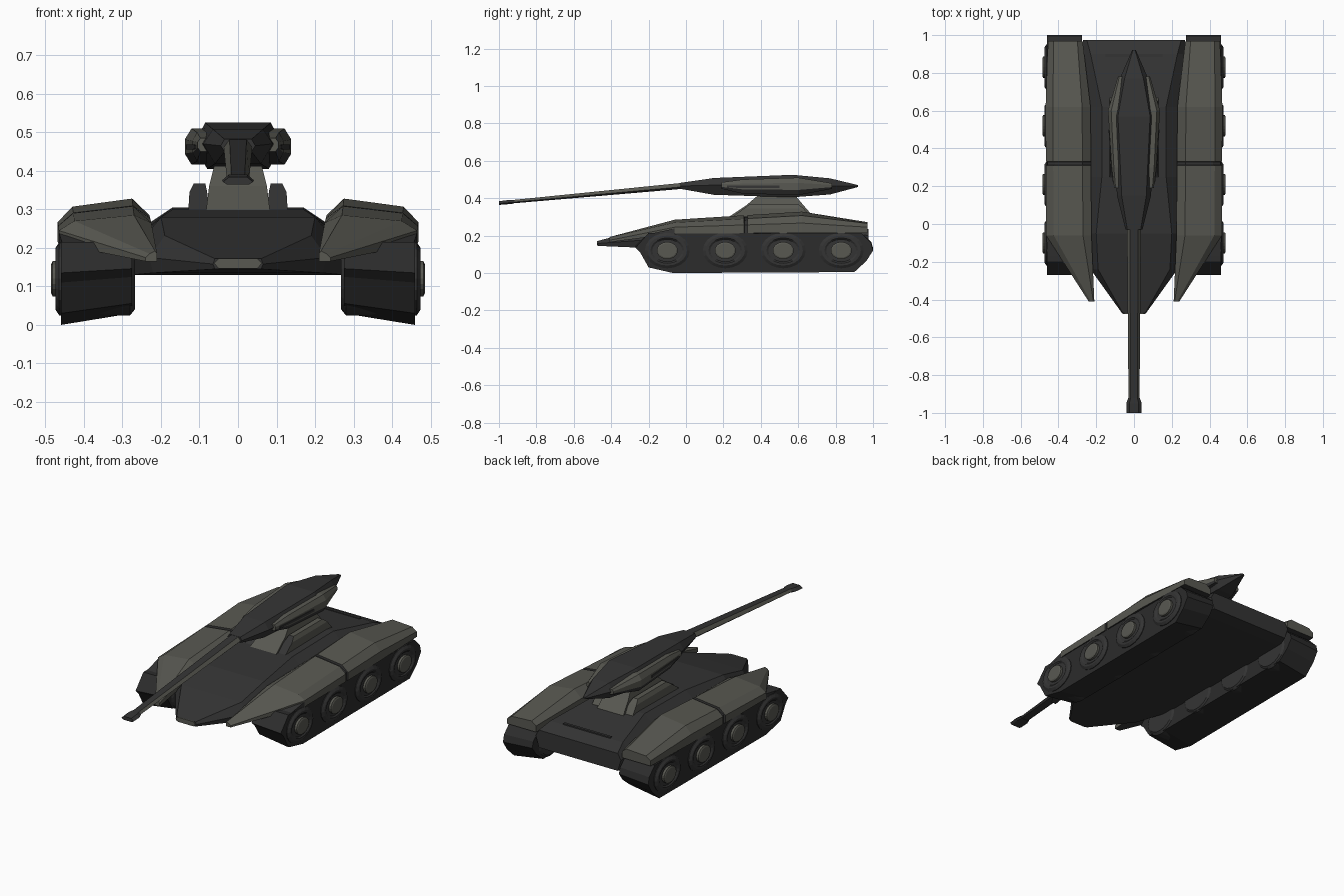
import bpy, bmesh, math

cube = bpy.data.objects.get("Cube")
if cube:
    bpy.data.objects.remove(cube, do_unlink=True)


def material(name, colour):
    mat = bpy.data.materials.new(name)
    mat.use_nodes = True
    mat.diffuse_color = (*colour, 1)
    shader = next(n for n in mat.node_tree.nodes if n.type == "BSDF_PRINCIPLED")
    shader.inputs["Base Color"].default_value = (*colour, 1)
    shader.inputs["Roughness"].default_value = 0.8
    return mat


olive = material("olive_armour", (0.098, 0.098, 0.083))
dark = material("dark_armour", (0.034, 0.034, 0.034))
tread = material("tread_rubber", (0.025, 0.025, 0.025))


def loft(name, sections, mats, rule=None):
    """Skin a row of matching closed sections; rule picks a slot per face."""
    bm = bmesh.new()
    rings = [[bm.verts.new(p) for p in section] for section in sections]
    for a, b in zip(rings, rings[1:]):
        for i in range(len(a)):
            j = (i + 1) % len(a)
            bm.faces.new((a[i], a[j], b[j], b[i]))
    bm.faces.new(rings[0])
    bm.faces.new(rings[-1])
    bmesh.ops.recalc_face_normals(bm, faces=bm.faces)
    bm.normal_update()
    if rule:
        for face in bm.faces:
            face.material_index = int(rule(face))
    mesh = bpy.data.meshes.new(name)
    bm.to_mesh(mesh)
    bm.free()
    for mat in mats:
        mesh.materials.append(mat)
    obj = bpy.data.objects.new(name, mesh)
    bpy.context.scene.collection.objects.link(obj)
    return obj


def symmetric(y, *half):
    """Section across the centre line from its +x half, listed top to bottom."""
    pairs = list(zip(half[::2], half[1::2]))
    return [(x, y, z) for x, z in pairs] + [(-x, y, z) for x, z in reversed(pairs)]


def rectangle(y, x1, x2, z1, z2):
    return [(x1, y, z1), (x2, y, z1), (x2, y, z2), (x1, y, z2)]


def pair(name, sections, mats, rule=None):
    """Build the same part on the left (+x) and the right (-x)."""
    for side, sign in (("left", 1), ("right", -1)):
        flipped = [[(sign * x, y, z) for x, y, z in s] for s in sections]
        loft(f"{side}_{name}", flipped, mats, rule)


# Central hull with a pointed nose and sloping deck
loft("hull", [
    symmetric(-0.47, 0.06, 0.172, 0.065, 0.158, 0.06, 0.145),
    symmetric(-0.24, 0.19, 0.232, 0.23, 0.175, 0.22, 0.135),
    symmetric(-0.05, 0.2, 0.28, 0.275, 0.19, 0.275, 0.13),
    symmetric(0.25, 0.17, 0.3, 0.275, 0.22, 0.275, 0.13),
    symmetric(0.62, 0.17, 0.305, 0.275, 0.22, 0.275, 0.13),
    symmetric(0.9, 0.23, 0.265, 0.275, 0.21, 0.275, 0.13),
    symmetric(0.975, 0.25, 0.235, 0.27, 0.2, 0.25, 0.135),
], [dark])
loft("nose_plate", [symmetric(y, 0.05, 0.172, 0.062, 0.16, 0.05, 0.146)
                    for y in (-0.476, -0.469)], [olive])
loft("rear_deck_strip", [rectangle(y, -0.15, 0.15, 0.25, 0.272)
                         for y in (0.885, 0.9)], [dark])

# Fenders: y, inner x, ridge x, shoulder x, outer x, then their z and the base z
FENDER = [
    (-0.41, 0.21, 0.215, 0.23, 0.24, 0.185, 0.192, 0.185, 0.175, 0.165),
    (-0.06, 0.225, 0.27, 0.425, 0.465, 0.265, 0.285, 0.27, 0.245, 0.21),
    (0.62, 0.23, 0.275, 0.43, 0.468, 0.285, 0.328, 0.307, 0.267, 0.215),
    (0.97, 0.272, 0.3, 0.425, 0.455, 0.25, 0.272, 0.265, 0.245, 0.215),
]


def fender_section(y, inset=0.0):
    for a, b in zip(FENDER, FENDER[1:]):
        if a[0] <= y <= b[0]:
            t = (y - a[0]) / (b[0] - a[0])
            _, xi, xr, xs, xo, zi, zr, zs, zo, base = [
                p + (q - p) * t for p, q in zip(a, b)]
            return [(xi, y, base), (xi, y, zi - inset), (xr, y, zr - inset),
                    (xs - inset, y, zs - inset), (xo - inset, y, zo),
                    (xo - inset, y, base)]


groove = [(0.31, 0), (0.312, 0.01), (0.328, 0.01), (0.33, 0)]
stations = [(-0.41, 0), (-0.06, 0)] + groove + [(0.62, 0), (0.97, 0)]
pair("fender", [fender_section(y, inset) for y, inset in stations], [olive, dark],
     lambda f: 0.305 < f.calc_center_median().y < 0.335 or f.normal.z < -0.8)
pair("mudguard", [rectangle(-0.2, 0.36, 0.455, 0.2, 0.208),
                  rectangle(-0.05, 0.36, 0.465, 0.2, 0.24)], [dark])

# Tracks: side outline, with the underside lower on the outside
OUTLINE = [(-0.27, 0.135), (-0.245, 0.11), (-0.2, 0.03), (-0.07, 0.0), (0.9, 0.005),
           (0.965, 0.065), (1.0, 0.12), (0.99, 0.16), (0.94, 0.21), (-0.2, 0.215)]
pair("track", [[(x, y, z + lift * (0.215 - z)) for y, z in OUTLINE]
               for x, lift in ((0.275, 0.14), (0.46, 0))], [tread])


def ellipse(x, y, ry, rz, sides=20):
    turns = [math.tau * i / sides for i in range(sides)]
    return [(x, y + ry * math.cos(a), 0.12 + rz * math.sin(a)) for a in turns]


# Road wheels and hubs, four on each side
for number in range(4):
    y = -0.1 + 0.31 * number
    pair(f"wheel_{number + 1}", [
        ellipse(0.268, y, 0.1, 0.08), ellipse(0.28, y, 0.12, 0.095),
        ellipse(0.464, y, 0.12, 0.095), ellipse(0.474, y, 0.105, 0.08),
        ellipse(0.474, y, 0.09, 0.068), ellipse(0.468, y, 0.08, 0.06)], [dark])
    pair(f"hub_{number + 1}", [
        ellipse(0.46, y, 0.056, 0.046), ellipse(0.481, y, 0.056, 0.046),
        ellipse(0.485, y, 0.048, 0.038)], [olive])

# Turret pedestal and its side brackets
loft("pedestal", [
    [(-w, front, z), (w, front, z), (w, back, z), (-w, back, z)]
    for z, w, front, back in ((0.28, 0.085, 0.2, 0.7), (0.36, 0.075, 0.32, 0.63),
                              (0.42, 0.06, 0.39, 0.58))], [olive])
pair("bracket", [
    [(inner, front, z), (outer, front, z), (outer, back, z), (inner, back, z)]
    for z, inner, outer, front, back in ((0.28, 0.075, 0.13, 0.22, 0.68),
                                         (0.345, 0.08, 0.126, 0.31, 0.63),
                                         (0.367, 0.085, 0.115, 0.34, 0.6))],
     [olive, dark], lambda f: f.normal.y < -0.3)

# Long faceted turret
loft("turret", [
    symmetric(-0.03, 0.035, 0.482, 0.045, 0.465, 0.035, 0.45),
    symmetric(0.15, 0.065, 0.508, 0.09, 0.47, 0.06, 0.418),
    symmetric(0.57, 0.085, 0.525, 0.115, 0.47, 0.08, 0.405),
    symmetric(0.77, 0.05, 0.506, 0.075, 0.465, 0.05, 0.42),
    symmetric(0.92, 0.006, 0.47, 0.01, 0.465, 0.006, 0.46),
], [dark])


def pod_section(y, inner, outer, low, high):
    rim = outer - 0.3 * (outer - inner)
    step = 0.3 * (high - low)
    return [(inner, y, low), (rim, y, low), (outer, y, low + step),
            (outer, y, high - step), (rim, y, high), (inner, y, high)]


# Side pods with a dark slot
pair("side_pod", [
    pod_section(0.19, 0.08, 0.105, 0.45, 0.485), pod_section(0.3, 0.08, 0.118, 0.425, 0.5),
    pod_section(0.6, 0.08, 0.138, 0.416, 0.51), pod_section(0.78, 0.06, 0.085, 0.45, 0.48),
], [olive, dark], lambda f: f.normal.z < -0.3)
pair("pod_slot", [rectangle(0.22, 0.103, 0.112, 0.457, 0.467),
                  rectangle(0.3, 0.113, 0.121, 0.455, 0.469),
                  rectangle(0.5, 0.127, 0.135, 0.455, 0.469)], [dark])


def barrel_section(y, z, width, height):
    return symmetric(y, 0.6 * width, z + height, width, z - 0.3 * height,
                     0.7 * width, z - height)


# Drooping gun barrel with a flared muzzle
loft("gun_barrel", [barrel_section(0.05, 0.47, 0.038, 0.018),
                    barrel_section(-0.03, 0.465, 0.037, 0.016),
                    barrel_section(-0.93, 0.381, 0.029, 0.009)],
     [dark, olive], lambda f: abs(f.normal.x) > 0.3 and f.normal.z > -0.5)
loft("muzzle", [barrel_section(-0.92, 0.381, 0.03, 0.01),
                barrel_section(-0.95, 0.379, 0.041, 0.011),
                barrel_section(-1.0, 0.374, 0.039, 0.01)], [dark])
